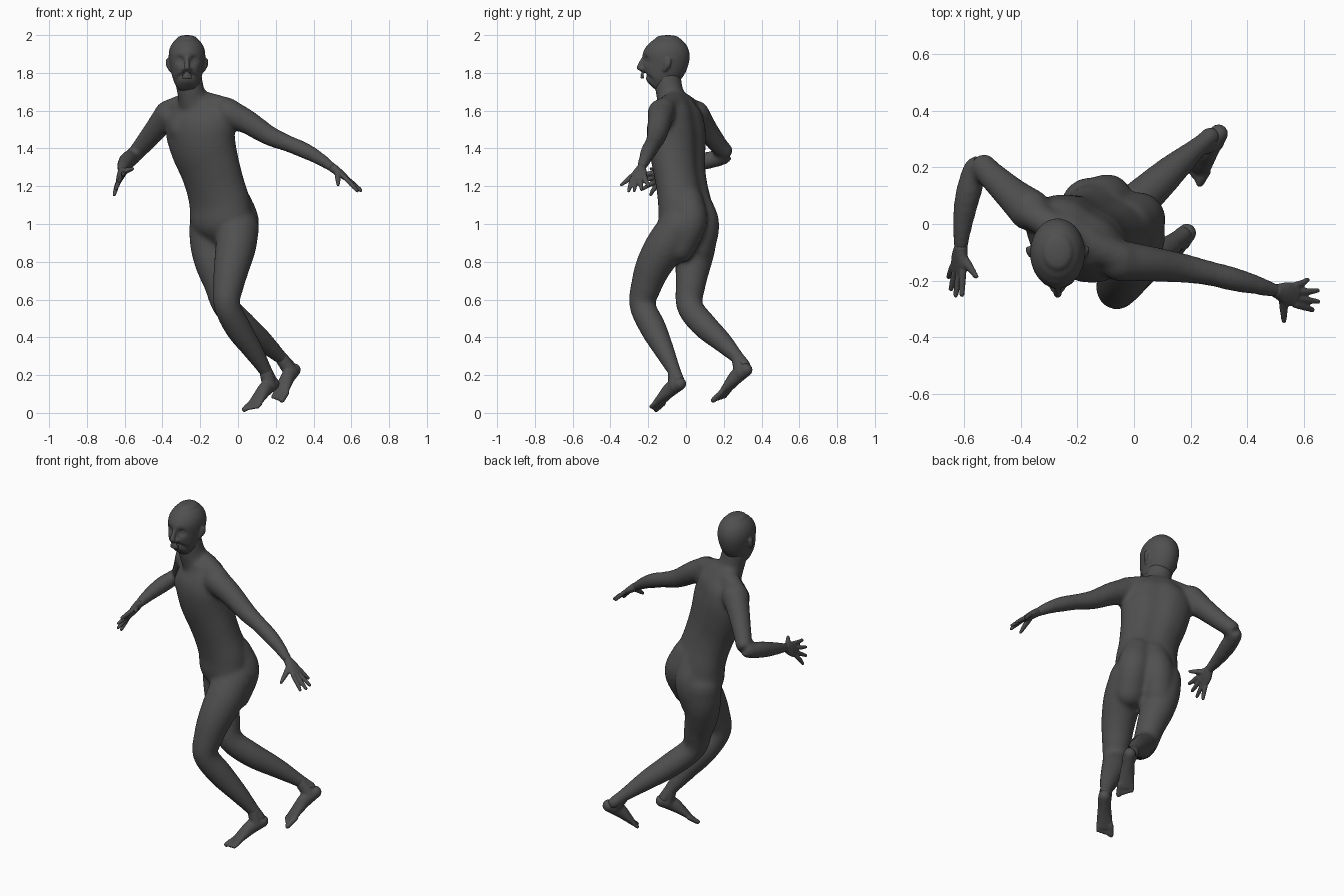
import bpy, bmesh, math
from mathutils import Vector

if "Cube" in bpy.data.objects:
    bpy.data.objects.remove(bpy.data.objects["Cube"], do_unlink=True)

skin = bpy.data.materials.new("charcoal_grey")
skin.use_nodes = True
GREY = (0.08, 0.08, 0.08, 1)
skin.diffuse_color = GREY
skin.node_tree.nodes["Principled BSDF"].inputs["Base Color"].default_value = GREY


def catmull(rows, steps):
    """Smoothly resample rows of (x, y, z, half width, half thickness)."""
    rows = [Vector(r) for r in rows]
    pts = [rows[0] * 2 - rows[1]] + rows + [rows[-1] * 2 - rows[-2]]
    out = []
    for a, b, c, d in zip(pts, pts[1:], pts[2:], pts[3:]):
        for k in range(steps):
            t = k / steps
            out.append((b * 2 + (c - a) * t + (a * 2 - b * 5 + c * 4 - d) * t ** 2
                        + (b * 3 - a - c * 3 + d) * t ** 3) / 2)
    return out + [rows[-1]]


def loft(bm, rows, normal=(1, .5, .9), sides=20, steps=5, groove=0, cap=1.0):
    """Elliptical tube with rounded ends; normal sets the thickness axis."""
    rows = catmull([(*r, r[3]) if len(r) == 4 else r for r in rows], steps)
    n = Vector(normal)
    pos = [Vector(r[:3]) for r in rows]
    rings = []
    for i, r in enumerate(rows):
        tan = (pos[min(i + 1, len(pos) - 1)] - pos[max(i - 1, 0)]).normalized()
        rings.append((pos[i], tan, abs(r[3]), abs(r[4])))

    def end(ring, sign):
        p, tan, w, t = ring
        angles = [k * math.pi / 8.5 for k in (1, 2, 3, 4)]
        return [(p + tan * sign * t * cap * math.sin(a), tan, w * math.cos(a), t * math.cos(a))
                for a in angles]

    rings = end(rings[0], -1)[::-1] + rings + end(rings[-1], 1)
    loops = []
    for p, tan, w, t in rings:
        up = (n - tan * n.dot(tan)).normalized()
        side = tan.cross(up)
        loop = []
        for j in range(sides):
            a = 2 * math.pi * j / sides
            dent = 1 - groove * math.exp(-((a - math.pi) / .28) ** 2)
            loop.append(bm.verts.new(p + (side * w * math.sin(a) + up * t * math.cos(a)) * dent))
        loops.append(loop)
    for lo, hi in zip(loops, loops[1:]):
        for j in range(sides):
            k = (j + 1) % sides
            bm.faces.new((lo[j], lo[k], hi[k], hi[j]))
    bm.faces.new(loops[0][::-1])
    bm.faces.new(loops[-1])


def blob(bm, centre, r):
    c = Vector(centre)
    d = Vector((0, 0, r * .05))
    loft(bm, [(*(c - d), r), (*(c + d), r)], steps=1)


def finish(bm, name, voxel, smooth):
    """Fuse the overlapping shells into one soft surface."""
    bmesh.ops.recalc_face_normals(bm, faces=bm.faces)
    mesh = bpy.data.meshes.new(name)
    bm.to_mesh(mesh)
    bm.free()
    obj = bpy.data.objects.new(name, mesh)
    bpy.context.collection.objects.link(obj)
    mesh.materials.append(skin)
    fuse = obj.modifiers.new("fuse", "REMESH")
    fuse.mode = "VOXEL"
    fuse.voxel_size = voxel
    fuse.use_smooth_shade = True
    soften = obj.modifiers.new("soften", "SMOOTH")
    soften.factor = .5
    soften.iterations = smooth


# Body: torso, neck, shoulders, buttocks, chest, arms and legs
FRONT = (-.52, -.85, 0)
body = bmesh.new()
loft(body, [(-.08, .01, .93, .12, .09), (-.088, 0, 1.0, .172, .128), (-.095, -.005, 1.1, .172, .13),
            (-.12, -.022, 1.2, .165, .125), (-.15, -.038, 1.3, .17, .128), (-.182, -.048, 1.4, .184, .138),
            (-.202, -.052, 1.5, .195, .138), (-.205, -.05, 1.58, .18, .118),
            (-.215, -.055, 1.64, .13, .085)], FRONT, sides=40, groove=.12, cap=.5)
loft(body, [(-.22, -.055, 1.6, .09), (-.247, -.085, 1.69, .074), (-.265, -.1, 1.78, .073)])
loft(body, [(-.375, .04, 1.608, .048), (-.22, -.045, 1.645, .06), (-.045, -.12, 1.612, .055)])
loft(body, [(-.02, .005, 1.12, .088), (.02, .02, 1.01, .092), (.003, -.035, .88, .088)])
loft(body, [(-.1, .05, 1.11, .085), (-.095, .085, 1.0, .092), (-.118, .065, .87, .088)])
for centre in ((-.18, -.135, 1.5), (-.295, -.075, 1.5)):
    blob(body, centre, .07)
# left arm
loft(body, [(-.05, -.13, 1.59, .074), (.05, -.14, 1.54, .064), (.165, -.155, 1.468, .053),
            (.27, -.175, 1.424, .044), (.35, -.195, 1.39, .043), (.43, -.215, 1.347, .035),
            (.505, -.237, 1.295, .025)])
# right arm
loft(body, [(-.368, .05, 1.58, .076), (-.432, .105, 1.505, .061), (-.502, .17, 1.42, .05),
            (-.55, .21, 1.365, .043), (-.585, .11, 1.335, .046), (-.605, 0, 1.305, .036),
            (-.612, -.085, 1.28, .025)])
# left leg, swung forward
loft(body, [(0, -.035, .98, .112), (-.012, -.11, .88, .108), (-.032, -.17, .78, .096),
            (-.05, -.208, .68, .083), (-.058, -.23, .57, .07), (.0, -.175, .45, .07),
            (.08, -.115, .33, .054), (.148, -.062, .22, .036), (.175, -.04, .17, .035)])
# right leg, trailing
loft(body, [(-.155, .06, .98, .105), (-.15, .055, .88, .102), (-.13, .037, .78, .094),
            (-.1, .025, .68, .08), (-.065, .02, .565, .07), (.03, .095, .465, .069),
            (.13, .187, .38, .056), (.23, .275, .29, .036), (.27, .31, .25, .035)])
finish(body, "body", .012, 9)


# Hands: palm, four fingers fanned between two knuckles, thumb
def hand(name, wrist, index, pinky, tips, thumb):
    bm = bmesh.new()
    wrist, index, pinky, thumb = map(Vector, (wrist, index, pinky, thumb))
    mid = (index + pinky) / 2
    normal = (index - pinky).cross(mid - wrist).normalized()
    half = (index - pinky).length / 2 + .008
    loft(bm, [(*wrist, .026, .024), (*wrist.lerp(mid, .5), half * .95, .021), (*mid, half, .015)], normal)
    for k, tip in enumerate(tips):
        base, tip = index.lerp(pinky, k / 3), Vector(tip)
        joint = base.lerp(tip, .5) + (mid - wrist).normalized() * .006
        loft(bm, [(*base, .013), (*joint, .012), (*tip, .009)], sides=12)
    root = wrist.lerp(index, .35)
    loft(bm, [(*root, .019), (*root.lerp(thumb, .5), .015), (*thumb, .009)], sides=12)
    finish(bm, name, .005, 2)


hand("left_hand", (.505, -.237, 1.295), (.572, -.285, 1.24), (.568, -.218, 1.25),
     [(.631, -.303, 1.175), (.65, -.274, 1.177), (.648, -.235, 1.183), (.612, -.198, 1.202)],
     (.53, -.342, 1.208))
hand("right_hand", (-.612, -.085, 1.28), (-.605, -.165, 1.272), (-.64, -.15, 1.21),
     [(-.608, -.25, 1.262), (-.63, -.252, 1.225), (-.647, -.23, 1.185), (-.655, -.187, 1.155)],
     (-.558, -.185, 1.292))


# Feet: ankle, heel-to-ball loft and five toes, big toe on the inner side
def foot(name, heel, toe, ankle, inner):
    bm = bmesh.new()
    heel, toe = Vector(heel), Vector(toe)
    fwd = (toe - heel).normalized()
    up = (Vector((0, 0, 1)) - fwd * fwd.z).normalized()
    side = fwd.cross(up) * inner
    length = (toe - heel).length

    def at(t, across, lift):
        return heel + fwd * length * t + side * across + up * lift

    loft(bm, [(*at(.13, 0, .035), .034, .035), (*at(.35, 0, .042), .036, .04),
              (*at(.58, 0, .03), .042, .028), (*at(.78, 0, .016), .047, .016)], up)
    loft(bm, [(*at(.24, 0, .04), .038), (*ankle, .035)])
    for k in range(5):
        across, r = .035 - .018 * k, (.015 if k == 0 else .0105)
        reach = .945 - .025 * k
        loft(bm, [(*at(.74, across, .016), r), (*at(reach, across, .012), r)], up, sides=12)
    finish(bm, name, .006, 5)


foot("left_foot", (.218, .005, .142), (.055, -.187, .0), (.148, -.062, .22), 1)
foot("right_foot", (.325, .362, .222), (.2, .158, .048), (.23, .275, .29), -1)

# Head: skull loft, pushed in at the eyes and out at brow, cheeks and chin
CX = -.27
head = bmesh.new()
loft(head, [(CX, -.168, 1.738, .05, .058), (CX, -.15, 1.757, .068, .083), (CX, -.134, 1.79, .08, .1),
            (CX, -.114, 1.84, .091, .118), (CX, -.103, 1.89, .097, .123), (CX, -.099, 1.93, .091, .113),
            (CX, -.098, 1.962, .074, .09), (CX, -.098, 1.982, .053, .065)],
     (0, -1, 0), sides=64, steps=8, cap=.28)
dents = [(.037, 1.87, .017, .018), (-.037, 1.87, .017, .018), (0, 1.895, .03, -.003),
         (.05, 1.83, .02, -.005), (-.05, 1.83, .02, -.005), (0, 1.75, .02, -.005)]
for v in head.verts:
    if v.co.y < -.13:
        v.co.y += sum(depth * math.exp(-((v.co.x - CX - dx) ** 2 + (v.co.z - z) ** 2) / r ** 2)
                      for dx, z, r, depth in dents)
# nose and lips
loft(head, [(CX, -.222, 1.882, .011), (CX, -.238, 1.85, .013), (CX, -.247, 1.828, .015)], sides=12)
loft(head, [(CX - .016, -.23, 1.82, .01), (CX, -.236, 1.82, .012), (CX + .016, -.23, 1.82, .01)], sides=12)
for z in (1.79, 1.775):
    loft(head, [(CX - .026, -.225, z - .002, .005), (CX, -.234, z, .008), (CX + .026, -.225, z - .002, .005)],
         sides=12)
# eyes and ears
for s in (-1, 1):
    blob(head, (CX + s * .037, -.194, 1.868), .014)
    loft(head, [(CX + s * .088, -.115, 1.815, .012, .008), (CX + s * .099, -.1, 1.845, .021, .011),
                (CX + s * .102, -.093, 1.87, .017, .009)], (s, -.4, 0), sides=12)
finish(head, "head", .006, 4)
